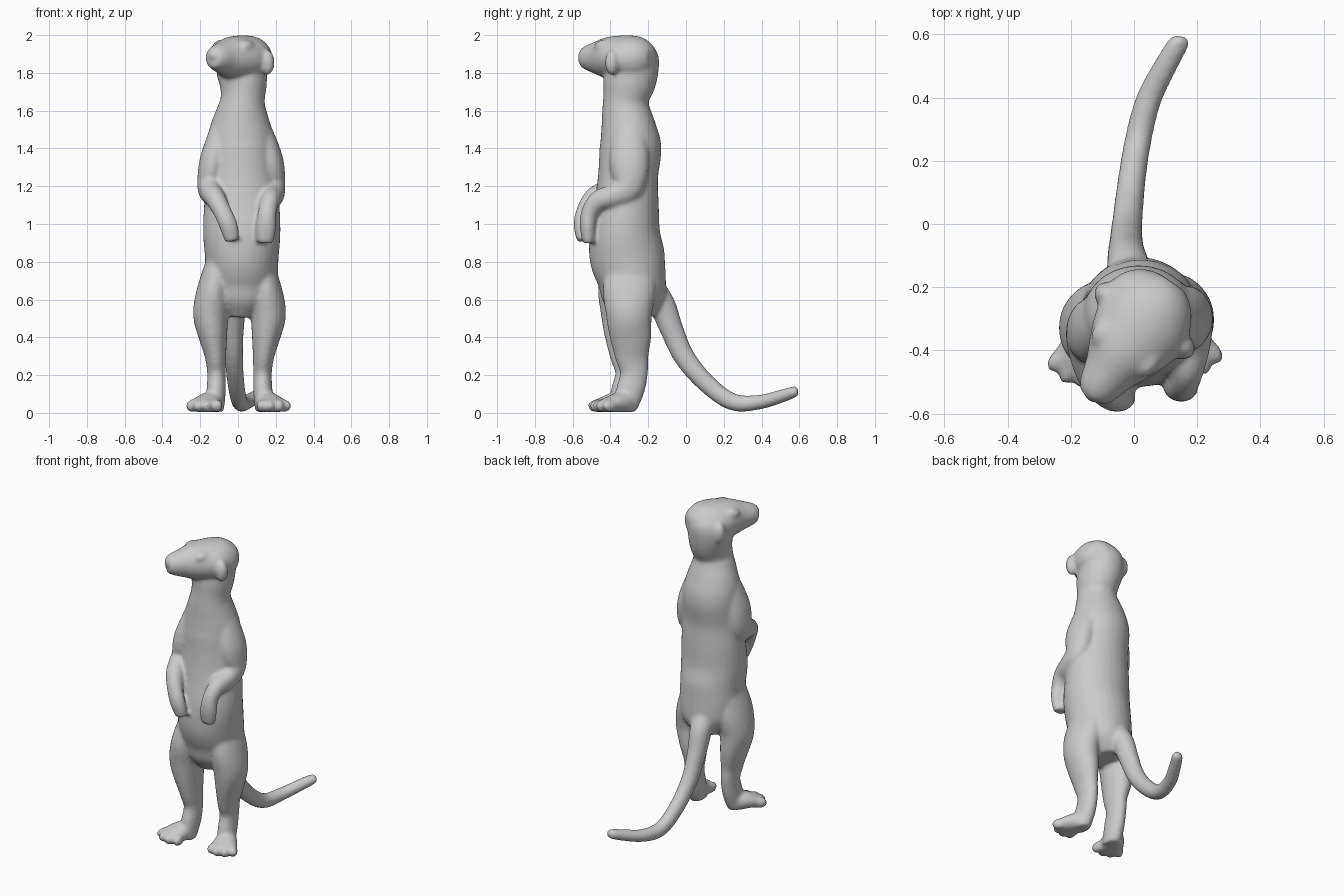
import bpy, bmesh, math
from mathutils import Vector, Matrix

bm = bmesh.new()
N = 28


def spline(pts, sub=5):
    """Catmull-Rom through (x, y, z, side radius, depth radius) points."""
    out = []
    for i in range(len(pts) - 1):
        p0, p1, p2, p3 = (pts[max(0, min(len(pts) - 1, i + k))] for k in (-1, 0, 1, 2))
        for s in range(sub):
            t = s / sub
            out.append([0.5 * (2 * b + (c - a) * t + (2 * a - 5 * b + 4 * c - d) * t * t
                        + (3 * b - a - 3 * c + d) * t ** 3)
                        for a, b, c, d in zip(p0, p1, p2, p3)])
    return out + [list(pts[-1])]


def loft(pts, side=(1, 0, 0)):
    """Closed elliptical tube along a smooth path."""
    rows = spline(pts)
    rings = []
    for i, (x, y, z, a, b) in enumerate(rows):
        t = Vector(rows[min(i + 1, len(rows) - 1)][:3]) - Vector(rows[max(i - 1, 0)][:3])
        t.normalize()
        u = Vector(side)
        u = (u - t * u.dot(t)).normalized()
        v = t.cross(u)
        rings.append([bm.verts.new(Vector((x, y, z)) + u * a * math.cos(k * math.tau / N)
                                   + v * b * math.sin(k * math.tau / N)) for k in range(N)])
    faces = [bm.faces.new((r[k], r[(k + 1) % N], q[(k + 1) % N], q[k]))
             for r, q in zip(rings, rings[1:]) for k in range(N)]
    faces += [bm.faces.new(rings[0][::-1]), bm.faces.new(rings[-1])]
    bmesh.ops.recalc_face_normals(bm, faces=faces)


def ball(pos, size, turn=0.0):
    m = Matrix.Translation(pos) @ Matrix.Rotation(turn, 4, 'Z') @ Matrix.Diagonal((*size, 1))
    bmesh.ops.create_uvsphere(bm, u_segments=20, v_segments=12, radius=1, matrix=m)


# torso and neck
loft([(.01, -.27, .51, .08, .11), (.015, -.275, .6, .165, .165), (.018, -.285, .7, .19, .18),
      (.02, -.31, .82, .195, .199), (.02, -.325, .95, .205, .189), (.02, -.315, 1.1, .2, .172),
      (.018, -.307, 1.25, .185, .159), (.015, -.294, 1.4, .18, .164), (.015, -.303, 1.5, .167, .148),
      (.02, -.317, 1.6, .134, .128), (.025, -.318, 1.66, .117, .121), (.028, -.302, 1.74, .125, .138),
      (.02, -.285, 1.82, .135, .14), (.02, -.275, 1.9, .122, .13), (.02, -.275, 1.96, .07, .08)])

# head, turned towards -x
C, D, P = Vector((.045, -.29, 0)), Vector((-.57, -.82, 0)), Vector((.82, -.57, 0))
TURN = math.atan2(P.y, P.x)


def on_head(t, s, z):
    return C + D * t + P * s + Vector((0, 0, z))


head = [(-.13, 1.88, .05, .045), (-.1, 1.88, .095, .085), (-.05, 1.878, .13, .114),
        (.02, 1.878, .152, .121), (.09, 1.88, .142, .117), (.16, 1.88, .114, .108),
        (.22, 1.88, .085, .088), (.28, 1.88, .066, .068), (.315, 1.88, .045, .05)]
loft([(*on_head(t, 0, z), a, b) for t, z, a, b in head], P)
ball(on_head(.31, 0, 1.895), (.032, .02, .026), TURN)
for s in (-1, 1):
    # ears and brows
    ball(on_head(.02, s * .15, 1.855), (.038, .038, .068), TURN)
    ball(on_head(.12, s * .085, 1.94), (.036, .055, .035), TURN)

# arms with hanging paws
arm_r = [(.11, -.3, 1.52, .06, .08), (.165, -.3, 1.34, .074, .105), (.185, -.305, 1.2, .066, .083),
         (.185, -.38, 1.15, .058, .064), (.17, -.46, 1.125, .052, .055), (.155, -.51, 1.06, .049, .046),
         (.148, -.52, .98, .054, .042), (.143, -.515, .9, .045, .032)]
arm_l = [(-.08, -.31, 1.52, .06, .08), (-.13, -.335, 1.34, .072, .105), (-.15, -.35, 1.21, .066, .092),
         (-.145, -.42, 1.17, .058, .068), (-.12, -.49, 1.135, .054, .055), (-.08, -.54, 1.06, .049, .044),
         (-.05, -.555, .99, .049, .04), (-.03, -.545, .91, .04, .032)]
for arm in (arm_r, arm_l):
    loft(arm)

# hind legs, feet and toes, mirrored about x = .008; the left one stands slightly ahead
leg = [(.12, -.3, .8, .065, .12), (.145, -.31, .65, .088, .14), (.16, -.312, .52, .094, .122),
       (.148, -.303, .4, .075, .11), (.135, -.297, .3, .057, .09), (.13, -.285, .21, .049, .074),
       (.132, -.308, .11, .051, .075), (.14, -.345, .0, .048, .06)]
foot = [(.135, -.28, .05, .035, .035), (.14, -.31, .055, .052, .055), (.158, -.36, .055, .07, .055),
        (.18, -.42, .042, .084, .044), (.188, -.455, .036, .072, .036)]
toes = [(.125, -.45, -.1), (.168, -.46, .1), (.212, -.447, .4), (.246, -.413, .7)]
for s, ahead in ((-1, -.016), (1, .01)):
    def place(x, y, wide=0):
        return .008 + s * (x - .008) - (wide if s < 0 and x > .15 else 0), y + ahead
    loft([(*place(x, y), *rest) for x, y, *rest in leg])
    loft([(*place(x, y, .01), *rest) for x, y, *rest in foot])
    for x, y, turn in toes:
        ball((*place(x, y, .01), .037), (.028, .046, .035), s * turn)

# tail, sweeping down and back to a raised tip
loft([(-.01, -.19, .68, .075, .065), (-.02, -.125, .57, .066, .07), (-.025, -.075, .44, .056, .062),
      (-.022, -.005, .29, .049, .056), (-.01, .115, .15, .045, .05), (.01, .25, .057, .043, .046),
      (.045, .39, .057, .041, .039), (.105, .51, .09, .037, .035), (.143, .575, .112, .033, .03),
      (.15, .594, .116, .02, .02)])

# flatten the soles
for v in bm.verts:
    v.co.z = max(v.co.z, .004)

mesh = bpy.data.meshes.new("animal_body")
bm.to_mesh(mesh)
bm.free()
body = bpy.data.objects.new("animal_body", mesh)
bpy.context.collection.objects.link(body)
bpy.context.view_layer.objects.active = body
body.select_set(True)

# fuse the parts into one soft skin
fuse = body.modifiers.new("fuse", 'REMESH')
fuse.mode = 'VOXEL'
fuse.voxel_size = .01
fuse.use_smooth_shade = True
soft = body.modifiers.new("soften", 'SMOOTH')
soft.factor = .5
soft.iterations = 12
for name in ("fuse", "soften"):
    bpy.ops.object.modifier_apply(modifier=name)
bpy.ops.object.shade_smooth()
